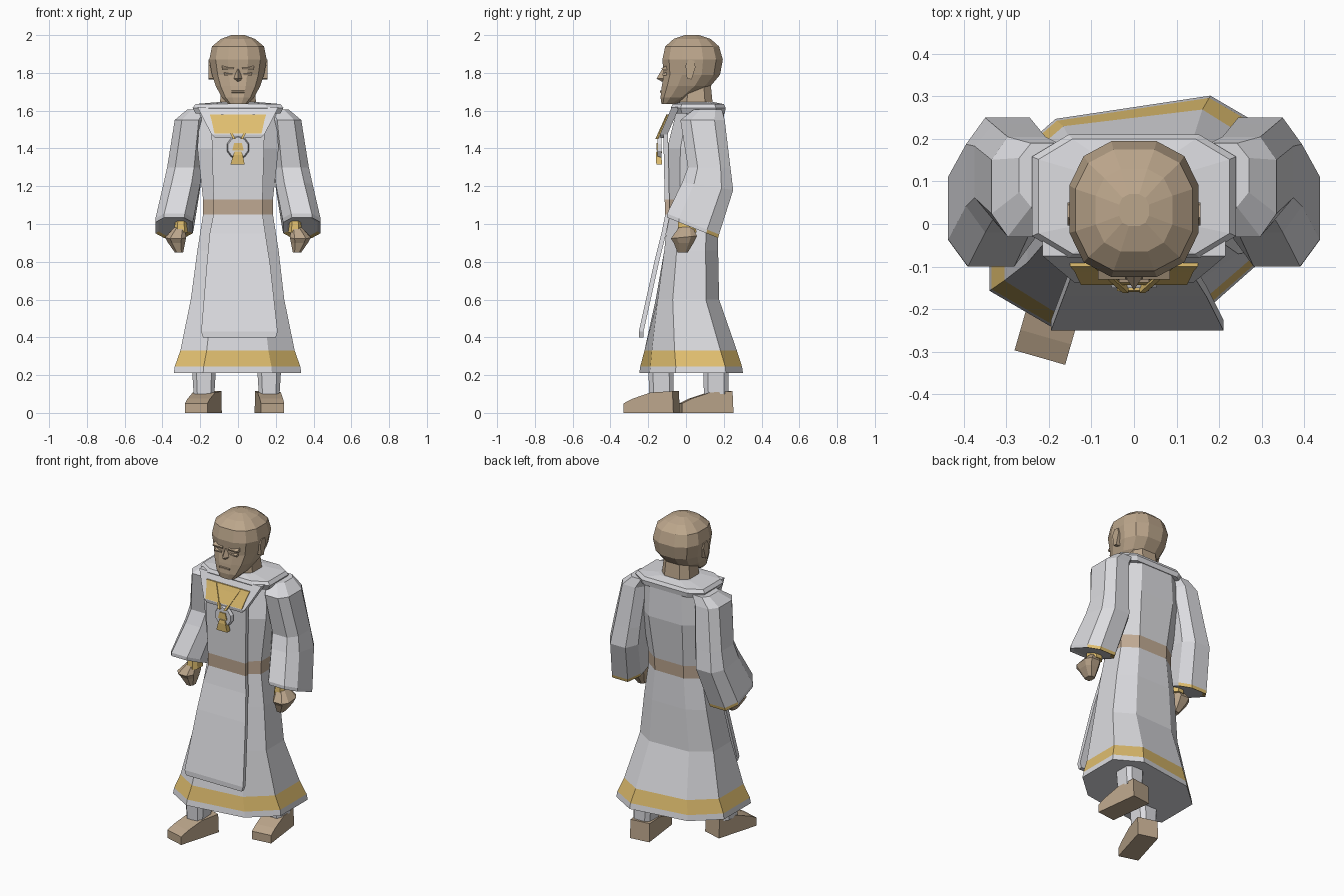
import bpy, bmesh, math
from mathutils import Matrix, Vector

cube = bpy.data.objects.get("Cube")
if cube:
    bpy.data.objects.remove(cube)


def make_material(name, color):
    mat = bpy.data.materials.new(name)
    mat.use_nodes = True
    mat.diffuse_color = (*color, 1)
    bsdf = next(n for n in mat.node_tree.nodes if n.type == 'BSDF_PRINCIPLED')
    bsdf.inputs["Base Color"].default_value = (*color, 1)
    return mat


ROBE, SKIN, GOLD, BELT = range(4)
MATERIALS = [
    make_material("white cloth", (.71, .71, .74)),
    make_material("tan skin", (.5, .38, .26)),
    make_material("gold trim", (.75, .52, .16)),
    make_material("tan belt", (.54, .41, .3)),
]


def finish(name, bm):
    bmesh.ops.recalc_face_normals(bm, faces=bm.faces)
    mesh = bpy.data.meshes.new(name)
    bm.to_mesh(mesh)
    bm.free()
    for mat in MATERIALS:
        mesh.materials.append(mat)
    obj = bpy.data.objects.new(name, mesh)
    bpy.context.collection.objects.link(obj)
    return obj


def ring(z, x0, x1, y0, y1, sides=8, power=.7, shear=0, tilt=0):
    """Rounded rectangle; shear skews y along x, tilt slopes z along y."""
    points = []
    for i in range(sides):
        a = math.tau * (i + .5) / sides
        c, s = math.cos(a), math.sin(a)
        # scale so that the polygon reaches its box
        k = math.cos(math.pi / sides)
        u = math.copysign(min(1, abs(c) / k) ** power, c)
        v = math.copysign(min(1, abs(s) / k) ** power, s)
        x = (x0 + x1) / 2 + u * (x1 - x0) / 2
        dy = v * (y1 - y0) / 2
        points.append(Vector((x, (y0 + y1) / 2 + dy + shear * x, z + tilt * dy)))
    return points


def loft(name, rings, mats, mirror=1):
    """Skin consecutive rings; mats gives one material per segment."""
    bm = bmesh.new()
    loops = [[bm.verts.new((p.x * mirror, p.y, p.z)) for p in r] for r in rings]
    count = len(loops[0])
    for low, high, mat in zip(loops, loops[1:], mats):
        for i in range(count):
            j = (i + 1) % count
            bm.faces.new((low[i], low[j], high[j], high[i])).material_index = mat
    bm.faces.new(loops[0]).material_index = mats[0]
    bm.faces.new(loops[-1]).material_index = mats[-1]
    return finish(name, bm)


def panel(name, rows, mats, thick=.025):
    """Hanging slab from rows of (z, left x, right x, front y)."""
    rings = [[Vector((x0, y, z)), Vector((x1, y, z)),
              Vector((x1, y + thick, z)), Vector((x0, y + thick, z))]
             for z, x0, x1, y in rows]
    return loft(name, rings, mats)


def prism(name, profile, x0, x1, mat, matrix=Matrix()):
    """Side profile of (y, z) points extruded along x."""
    rings = [[matrix @ Vector((x, y, z)) for y, z in profile] for x in (x0, x1)]
    return loft(name, rings, [mat])


# robe body with trimmed hem and belt band
loft("robe", [
    ring(.21, -.34, .335, -.22, .275, shear=.15),
    ring(.245, -.335, .33, -.215, .27, shear=.15),
    ring(.33, -.305, .3, -.2, .25, shear=.12),
    ring(.6, -.25, .245, -.155, .17, shear=.04),
    ring(.86, -.215, .215, -.115, .17),
    ring(1.05, -.185, .185, -.095, .165),
    ring(1.13, -.185, .185, -.095, .17),
    ring(1.4, -.215, .215, -.1, .205),
    ring(1.6, -.2, .2, -.05, .2),
], [ROBE, GOLD, ROBE, ROBE, ROBE, BELT, ROBE, ROBE])

# front tabard crossed by the belt
panel("tabard", [
    (1.48, -.14, .14, -.12),
    (1.13, -.13, .13, -.113),
    (1.05, -.13, .13, -.11),
    (.95, -.15, .145, -.13),
    (.79, -.165, .17, -.17),
    (.43, -.195, .21, -.25),
    (.4, -.185, .2, -.25),
], [ROBE, BELT, ROBE, ROBE, ROBE, ROBE])

# collar and its front flap
loft("collar", [
    ring(1.585, -.225, .225, -.07, .205, power=.5),
    ring(1.615, -.24, .24, -.08, .21, power=.5),
    ring(1.635, -.225, .225, -.07, .2, power=.5),
    ring(1.645, -.11, .11, -.03, .15, power=.5),
], [ROBE] * 3)
panel("collar_flap", [
    (1.62, -.215, .215, -.075),
    (1.55, -.18, .18, -.105),
    (1.475, -.14, .14, -.138),
    (1.455, -.12, .12, -.135),
], [ROBE] * 3, .04)
panel("collar_trim", [
    (1.58, -.15, .15, -.1),
    (1.55, -.14, .14, -.112),
    (1.48, -.125, .125, -.143),
], [GOLD] * 2, .009)

# medallion with chain and hanging tag
bm = bmesh.new()
bmesh.ops.create_cone(bm, cap_ends=True, segments=10, radius1=.062, radius2=.055,
                      depth=.02, matrix=Matrix.Translation((0, -.14, 1.405))
                      @ Matrix.Rotation(math.pi / 2, 4, 'X'))
finish("medallion", bm)
panel("medallion_boss", [(1.43, -.02, .02, -.156), (1.39, -.03, .03, -.156)], [GOLD], .009)
panel("medallion_tag", [
    (1.385, -.018, .018, -.157),
    (1.365, -.025, .025, -.16),
    (1.315, -.04, .035, -.157),
], [GOLD] * 2, .03)
for side in (-1, 1):
    panel("chain", [
        (1.58, side * .085 - .007, side * .085 + .007, -.104),
        (1.45, side * .02 - .007, side * .02 + .007, -.162),
    ], [GOLD], .015)

for side, word in ((1, "left"), (-1, "right")):
    # wide sleeve, bent at the elbow
    sleeve = loft(word + "_sleeve", [
        ring(1.605, .15, .27, .04, .19),
        ring(1.55, .17, .335, -.03, .205),
        ring(1.3, .19, .375, .01, .235),
        ring(1.2, .2, .395, -.02, .25, tilt=-.15),
        ring(1, .235, .437, -.1, .175, tilt=-.4),
        ring(.98, .24, .437, -.1, .17, tilt=-.4),
        ring(.985, .26, .42, -.075, .15, tilt=-.4),
    ], [ROBE] * 6, side)
    for face in sleeve.data.polygons:
        if face.center.z < .975 and face.center.y > .04:
            face.material_index = GOLD

    # cuff and hand
    loft(word + "_cuff", [
        ring(1.03, .275, .33, -.04, .05),
        ring(.955, .265, .34, -.045, .055),
    ], [GOLD], side)
    loft(word + "_hand", [
        ring(.985, .28, .335, -.035, .035),
        ring(.93, .275, .385, -.08, .058, tilt=.1),
        ring(.9, .28, .37, -.065, .04),
        ring(.85, .29, .335, -.045, .01),
    ], [SKIN] * 3, side)

    # ear
    prism(word + "_ear", [(.005, 1.77), (.03, 1.765), (.05, 1.83), (.045, 1.865),
                          (.015, 1.87), (-.003, 1.84)], side * .12, side * .157, SKIN)

    # brow ridge and closed eyelid
    prism(word + "_brow", [(-.1, 1.815), (-.127, 1.815), (-.13, 1.825), (-.1, 1.84)],
          side * .02, side * .085, SKIN)
    prism(word + "_eyelid", [(-.1, 1.785), (-.124, 1.785), (-.126, 1.795), (-.1, 1.805)],
          side * .03, side * .075, SKIN)

# shoes and trouser legs, mid stride
SHOE = [(-.15, 0), (-.15, .05), (-.1, .075), (0, .108), (.12, .115), (.125, 0)]
for word, x, y, turn in (("left", .165, .12, .12), ("right", -.18, -.17, -.28)):
    place = Matrix.Translation((x, y, 0)) @ Matrix.Rotation(turn, 4, 'Z')
    prism(word + "_shoe", SHOE, -.062, .062, SKIN, place)
    leg_y = y + .035
    loft(word + "_leg", [
        ring(.1, x - .055, x + .055, leg_y - .06, leg_y + .07, power=.5),
        ring(.26, x - .065, x + .065, leg_y - .065, leg_y + .07, power=.5),
    ], [ROBE])

# neck and faceted head
loft("neck", [ring(1.6, -.1, .1, -.035, .145), ring(1.75, -.085, .085, -.03, .13)], [SKIN])
HEAD = [
    (1.635, .05, -.13, -.06),
    (1.67, .085, -.135, .03),
    (1.73, .118, -.128, .13),
    (1.79, .138, -.118, .18),
    (1.87, .152, -.125, .195),
    (1.94, .138, -.11, .175),
    (1.98, .09, -.065, .13),
    (2, .035, -.005, .07),
]
loft("head", [ring(z, -w, w, y0, y1, 12, .8) for z, w, y0, y1 in HEAD],
     [SKIN] * (len(HEAD) - 1))

# nose and lips
loft("nose", [
    [Vector((-w, -.1, z)), Vector((0, y, z)), Vector((w, -.1, z))]
    for z, w, y in ((1.82, .015, -.126), (1.77, .035, -.156), (1.755, .025, -.13))
], [SKIN] * 2)
prism("lips", [(-.1, 1.69), (-.136, 1.695), (-.138, 1.705), (-.1, 1.715)], -.035, .035, SKIN)
